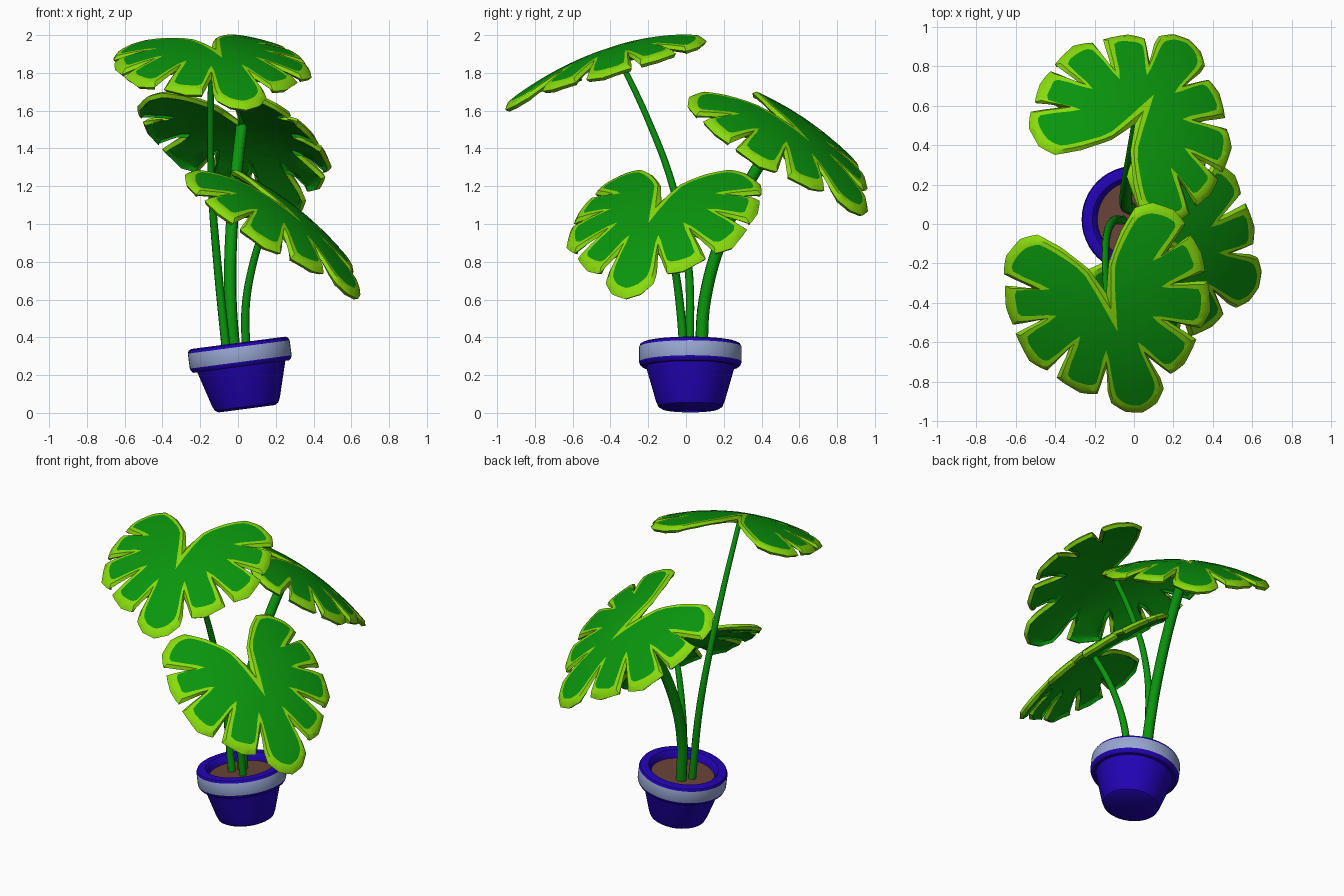
import bpy, bmesh, math
from mathutils import Vector, Matrix

if "Cube" in bpy.data.objects:
    bpy.data.objects.remove(bpy.data.objects["Cube"])


def material(name, rgb):
    m = bpy.data.materials.new(name)
    m.diffuse_color = (*rgb, 1)
    m.use_nodes = True
    m.node_tree.nodes["Principled BSDF"].inputs["Base Color"].default_value = m.diffuse_color
    return m


BLUE = material("pot blue", (0.016, 0.001, 0.46))
PALE = material("pale blue band", (0.31, 0.38, 0.64))
SOIL = material("soil brown", (0.14, 0.055, 0.04))
GREEN = material("leaf green", (0.003, 0.305, 0.004))
LIME = material("lime edge", (0.25, 0.71, 0.004))


def add_object(name, bm, mats):
    me = bpy.data.meshes.new(name)
    bm.to_mesh(me)
    bm.free()
    for m in mats:
        me.materials.append(m)
    ob = bpy.data.objects.new(name, me)
    bpy.context.collection.objects.link(ob)
    return ob


def activate(ob):
    bpy.ops.object.select_all(action='DESELECT')
    ob.select_set(True)
    bpy.context.view_layer.objects.active = ob


def smooth(ob, angle=35):
    activate(ob)
    bpy.ops.object.shade_smooth_by_angle(angle=math.radians(angle))


# Pot: lathed profile, tilted sideways
profile = [(0, 0), (.15, 0), (.17, .012), (.182, .04), (.235, .225), (.255, .225),
           (.266, .235), (.272, .25), (.272, .33), (.265, .345), (.25, .352),
           (.215, .348), (.203, .335), (.195, .30), (0, .30)]
bm = bmesh.new()
N = 48
rings = []
for r, h in profile:
    if r == 0:
        rings.append([bm.verts.new((0, 0, h))] * N)
    else:
        rings.append([bm.verts.new((r * math.cos(2 * math.pi * i / N),
                                    r * math.sin(2 * math.pi * i / N), h)) for i in range(N)])
for k in range(len(rings) - 1):
    a, b = rings[k], rings[k + 1]
    for i in range(N):
        j = (i + 1) % N
        f = bm.faces.new(list(dict.fromkeys([a[i], a[j], b[j], b[i]])))
        f.material_index = {7: 1, 13: 2}.get(k, 0)
bmesh.ops.recalc_face_normals(bm, faces=bm.faces)
pot = add_object("pot", bm, [BLUE, PALE, SOIL])
pot.matrix_world = Matrix.Translation((.047, .023, .022)) @ Matrix.Rotation(math.radians(-7.5), 4, 'Y')
smooth(pot)

# Leaf half outline and matching inner (green) outline, from tip to notch
OUT = [(0, .70), (.09, .67), (.15, .60), (.15, .53), (.12, .40), (.21, .53), (.30, .50),
       (.40, .39), (.28, .24), (.44, .34), (.52, .27), (.55, .11), (.38, .06), (.55, .06),
       (.56, -.04), (.53, -.15), (.38, -.11), (.52, -.21), (.48, -.30), (.38, -.37),
       (.28, -.375), (.17, -.285), (.06, -.15), (0, 0)]
INN = [(0, .65), (.065, .625), (.105, .575), (.11, .51), (.09, .295), (.195, .46), (.265, .45),
       (.335, .38), (.205, .185), (.415, .28), (.47, .235), (.49, .13), (.30, .05), (.49, .015),
       (.50, -.04), (.475, -.12), (.295, -.095), (.465, -.22), (.435, -.28), (.36, -.325),
       (.28, -.325), (.19, -.25), (.085, -.12), (0, .21)]
WIDTH = .92
STEPS = 3


def refine(half, rounded):
    """Adds points between the given ones, along a curve or straight lines."""
    pts = [Vector((u * WIDTH, v)) for u, v in half]
    p = [Vector((-pts[1].x, pts[1].y))] + pts + [pts[-1]]
    res = []
    for i in range(1, len(p) - 2):
        a, b, c, d = p[i - 1:i + 3]
        for k in range(STEPS):
            t = k / STEPS
            line = b.lerp(c, t)
            curve = .5 * (2 * b + (c - a) * t + (2 * a - 5 * b + 4 * c - d) * t * t
                          + (3 * b - a - 3 * c + d) * t ** 3)
            res.append(line.lerp(curve, rounded))
    return res + [pts[-1]]


def mirrored(half):
    return half + [Vector((-p.x, p.y)) for p in half[-2:0:-1]]


def leaf(name, base, toward, pitch, roll=0):
    bm = bmesh.new()
    out, inn = mirrored(refine(OUT, .2)), mirrored(refine(INN, .7))
    mid = [a.lerp(b, .4) for a, b in zip(out, inn)]
    ring = [[bm.verts.new((u, v, z)) for u, v in pts]
            for pts, z in ((out, -.018), (mid, 0), (inn, 0))]
    n = len(out)
    for k in range(2):
        for i in range(n):
            j = (i + 1) % n
            bm.faces.new([ring[k][i], ring[k][j], ring[k + 1][j], ring[k + 1][i]]).material_index = 1
    bm.faces.new(ring[2]).material_index = 0
    bmesh.ops.triangulate(bm, faces=bm.faces)
    # grid cuts so that the blade can be domed
    for axis in (Vector((1, 0, 0)), Vector((0, 1, 0))):
        for k in range(-5, 7):
            bmesh.ops.bisect_plane(bm, geom=bm.verts[:] + bm.edges[:] + bm.faces[:],
                                   dist=1e-5, plane_co=axis * k * .1, plane_no=axis)
    bm.normal_update()
    bmesh.ops.reverse_faces(bm, faces=[f for f in bm.faces if f.normal.z < 0])
    f = Vector((*toward, 0)).normalized()
    eu = Vector((f.y, -f.x, 0))
    t = math.radians(pitch)
    ev = f * math.cos(t) - Vector((0, 0, math.sin(t)))
    rot = Matrix((eu, ev, eu.cross(ev))).transposed() @ Matrix.Rotation(math.radians(roll), 3, 'Y')
    for vert in bm.verts:
        u, v, z = vert.co
        vert.co = Vector(base) + rot @ Vector((u, v, z - .4 * u * u - .29 * v * v))
    bm.normal_update()
    ob = add_object(name, bm, [GREEN, LIME, GREEN, GREEN])
    mod = ob.modifiers.new("thickness", 'SOLIDIFY')
    mod.thickness = .025
    mod.offset = -1
    mod.material_offset = 2
    activate(ob)
    bpy.ops.object.modifier_apply(modifier=mod.name)
    smooth(ob, 40)


leaf("front_leaf", (-.14, -.355, 1.95), (.28, -.96), 16, 3)
leaf("back_leaf", (.01, .515, 1.56), (.54, .84), 33)
leaf("right_leaf", (.19, -.135, 1.135), (.92, -.39), 35)


# Stems: tapered curve tubes
def stem(name, points, r0, r1):
    cu = bpy.data.curves.new(name, 'CURVE')
    cu.dimensions = '3D'
    cu.bevel_depth = 1
    cu.bevel_resolution = 3
    cu.use_fill_caps = True
    cu.resolution_u = 6
    sp = cu.splines.new('BEZIER')
    sp.bezier_points.add(len(points) - 1)
    for i, (bp, p) in enumerate(zip(sp.bezier_points, points)):
        bp.co = p
        bp.handle_left_type = bp.handle_right_type = 'AUTO'
        bp.radius = r0 + (r1 - r0) * i / (len(points) - 1)
    cu.materials.append(GREEN)
    ob = bpy.data.objects.new(name, cu)
    bpy.context.collection.objects.link(ob)


stem("front_stem", [(-.06, .02, .31), (-.11, .01, .8), (-.14, -.07, 1.2),
                    (-.145, -.2, 1.55), (-.14, -.375, 1.92)], .024, .015)
stem("back_stem", [(-.02, .08, .31), (-.04, .1, .6), (-.035, .2, .95),
                   (-.01, .35, 1.25), (.02, .53, 1.52)], .034, .031)
stem("right_stem", [(.045, -.01, .31), (.04, -.03, .55), (.075, -.06, .77),
                    (.13, -.1, .95), (.2, -.145, 1.105)], .024, .017)
